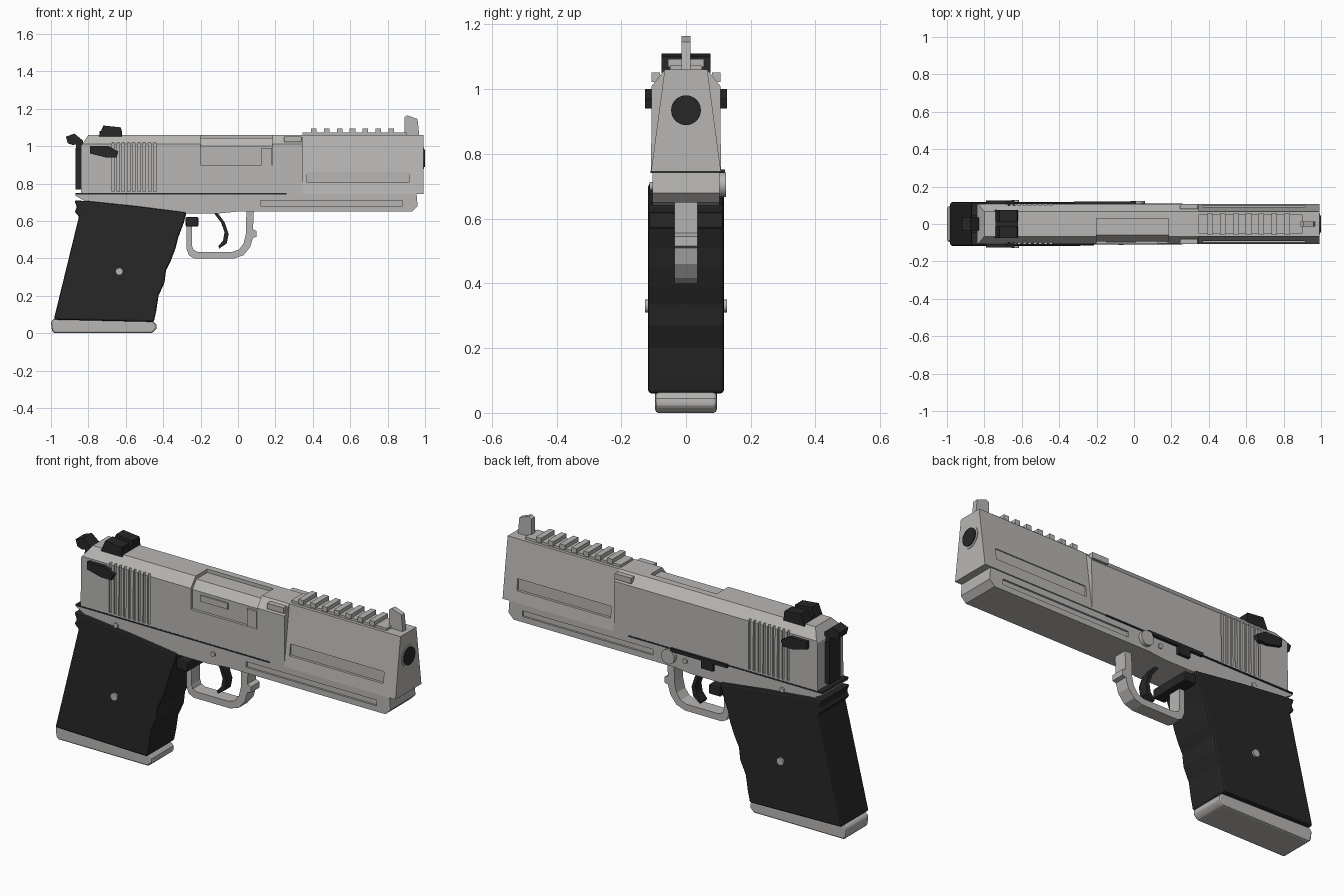
import bpy, bmesh
from math import cos, sin, pi, radians

if "Cube" in bpy.data.objects:
    bpy.data.objects.remove(bpy.data.objects["Cube"], do_unlink=True)


def material(name, colour):
    m = bpy.data.materials.new(name)
    m.use_nodes = True
    m.diffuse_color = colour
    bsdf = m.node_tree.nodes["Principled BSDF"]
    bsdf.inputs["Base Color"].default_value = colour
    bsdf.inputs["Roughness"].default_value = 0.6
    return m


STEEL = material("light steel", (0.48, 0.47, 0.455, 1))
BLACK = material("matte black", (0.02, 0.02, 0.02, 1))


def rect(u0, u1, v0, v1):
    return [(u0, v0), (u1, v0), (u1, v1), (u0, v1)]


def disc(u, v, r, n=24):
    return [(u + r * cos(2 * pi * i / n), v + r * sin(2 * pi * i / n)) for i in range(n)]


def prism(pts, a, b, axis="y"):
    """A profile to extrude: (x, z) along y, or (y, z) along x."""
    return pts, a, b, axis


def both(pts, a, b):
    """The same plate on the left and right sides."""
    return [prism(pts, a, b), prism(pts, -b, -a)]


def build(name, mat, prisms, bevel=0.0, smooth=False):
    bm = bmesh.new()
    for pts, a, b, axis in prisms:
        ends = [[bm.verts.new((u, d, v) if axis == "y" else (d, u, v)) for u, v in pts]
                for d in (a, b)]
        bm.faces.new(ends[0])
        bm.faces.new(ends[1][::-1])
        for i in range(len(pts)):
            j = (i + 1) % len(pts)
            bm.faces.new((ends[0][i], ends[1][i], ends[1][j], ends[0][j]))
    bmesh.ops.recalc_face_normals(bm, faces=bm.faces[:])
    mesh = bpy.data.meshes.new(name)
    bm.to_mesh(mesh)
    bm.free()
    mesh.materials.append(mat)
    ob = bpy.data.objects.new(name, mesh)
    bpy.context.collection.objects.link(ob)
    if bevel:
        mod = ob.modifiers.new("bevel", "BEVEL")
        mod.width, mod.segments = bevel, 2
        mod.limit_method, mod.angle_limit = "ANGLE", radians(40)
    if smooth:
        bpy.ops.object.select_all(action="DESELECT")
        ob.select_set(True)
        bpy.context.view_layer.objects.active = ob
        bpy.ops.object.shade_smooth_by_angle(angle=radians(35))
    return ob


def carve(ob, prisms):
    cutter = build(ob.name + "_cutter", STEEL, prisms)
    mod = ob.modifiers.new("cut", "BOOLEAN")
    mod.operation, mod.solver, mod.object = "DIFFERENCE", "EXACT", cutter
    bpy.context.view_layer.objects.active = ob
    bpy.ops.object.modifier_apply(modifier=mod.name)
    bpy.data.objects.remove(cutter, do_unlink=True)


# Slide with chamfered top, ejection port, sloped rear corner and serrations
slide = build("slide", STEEL, [prism(
    [(-.108, .745), (.108, .745), (.106, 1.01), (.066, 1.06), (-.066, 1.06), (-.106, 1.01)],
    -.84, .345, "x")])
cuts = [prism(rect(-.2, .185, .9, 1.2), -.2, .03),
        prism([(-.86, .97), (-.78, 1.09), (-.86, 1.09)], -.2, .2)]
for i in range(9):
    x = -.675 + i * .028
    cuts += both(rect(x, x + .013, .757, 1.02), .098, .2)
carve(slide, cuts)
build("barrel_hood", STEEL, [prism(
    [(-.093, .895), (-.093, 1.0), (-.06, 1.042), (.035, 1.042), (.035, .895)],
    -.205, .19, "x")])
build("extractor", STEEL, [prism(rect(-.15, .01, .953, .985), -.1, -.08),
                           prism(rect(.125, .182, .9, .99), -.105, -.08)])
build("slide_shoulders", STEEL, both(rect(.245, .34, 1.022, 1.052), .08, .107))

# Tapered barrel shroud with side channels
shroud = build("barrel_shroud", STEEL, [prism(
    [(-.108, .745), (.108, .745), (.066, 1.06), (-.066, 1.06)], .345, .992, "x")])
carve(shroud, both(rect(.37, .915, .805, .865), .086, .2))

# Muzzle
build("muzzle_ring", STEEL, [prism(disc(0, .935, .057, 32), .95, .995, "x")], smooth=True)
build("muzzle_bore", BLACK, [prism(disc(0, .935, .046, 32), .95, 1.0, "x")], smooth=True)

# Top rail and sights
build("top_rail", STEEL, [prism(rect(-.05, .05, 1.05, 1.073), .345, .9, "x")]
      + [prism(rect(-.056, .056, 1.068, 1.093), .39 + i * .069, .42 + i * .069, "x")
         for i in range(7)])
build("front_sight", STEEL, [prism(
    [(.89, 1.05), (.89, 1.155), (.905, 1.165), (.96, 1.145), (.97, 1.05)], -.014, .014)])
sight = [(-.745, 1.05), (-.735, 1.075), (-.72, 1.11), (-.625, 1.1), (-.62, 1.05)]
build("rear_sight", BLACK, both(sight, .014, .075)
      + [prism(rect(-.74, -.62, 1.05, 1.08), -.014, .014)])

# Frame with accessory grooves
frame = build("frame", STEEL, [prism(
    [(-.87, .743), (-.87, .735), (-.8, .695), (-.55, .67), (-.28, .64), (-.1, .64),
     (0, .65), (.93, .65), (.96, .68), (.955, .743)], -.104, .104)])
carve(frame, both(rect(.12, .88, .68, .71), .094, .2))
build("slide_gap", BLACK, [prism(rect(-.87, .26, .741, .749), -.109, .109)])

# Frame and grip pins
build("frame_pins", STEEL, both(disc(-.635, .7, .013, 12), .1, .112)
      + both(disc(-.07, .7, .013, 12), .1, .112), smooth=True)
build("grip_screws", STEEL, both(disc(-.635, .33, .02, 16), .11, .127), smooth=True)

# Controls
lever = [(-.79, 1.0), (-.69, 1.0), (-.64, .97), (-.65, .94), (-.71, .94), (-.79, .96)]
build("safety_levers", BLACK, both(lever, .1, .126))
build("slide_catch", BLACK, [prism(
    [(-.32, .752), (-.32, .735), (-.24, .735), (-.24, .695), (-.17, .695),
     (-.17, .735), (.01, .735), (.01, .752)], .1, .12)])
build("slide_catch_pin", STEEL, [prism(disc(.02, .705, .038), .1, .124)], smooth=True)
build("magazine_release", BLACK, [prism(rect(-.28, -.212, .57, .62), -.115, .115)], bevel=.006)

# Hammer and rear plate
build("hammer", BLACK, [prism(
    [(-.92, 1.05), (-.875, 1.067), (-.83, 1.03), (-.83, .97), (-.87, .97),
     (-.865, 1.01), (-.88, 1.005), (-.91, 1.015)], -.036, .036)])
build("rear_plate", BLACK, [prism(rect(-.868, -.835, .767, .985), -.045, .045)])

# Trigger and guard
build("trigger", BLACK, [prism(
    [(-.115, .65), (-.07, .59), (-.05, .53), (-.06, .48), (-.1, .452), (-.105, .465),
     (-.08, .495), (-.072, .54), (-.09, .59), (-.135, .65)], -.025, .025)], smooth=True)
build("trigger_guard", STEEL, [prism(
    [(-.275, .62), (-.275, .45), (-.262, .415), (-.235, .4), (-.02, .4), (.03, .417),
     (.065, .46), (.08, .51), (.1, .515), (.1, .545), (.08, .555), (.085, .66),
     (.045, .66), (.042, .53), (.03, .48), (.005, .447), (-.03, .435), (-.215, .435),
     (-.238, .445), (-.245, .465), (-.245, .62)], -.036, .036)])

# Grip with finger contours, and magazine base
build("grip", BLACK, [prism(
    [(-.85, .625), (-.875, .65), (-.86, .67), (-.875, .71), (-.79, .705), (-.55, .68),
     (-.275, .645), (-.29, .59), (-.32, .51), (-.335, .45), (-.358, .39), (-.385, .335),
     (-.393, .27), (-.425, .2), (-.437, .12), (-.45, .06), (-.985, .072)],
    -.117, .117)], bevel=.01)
build("magazine_base", STEEL, [prism(
    [(-1, .06), (-.995, .012), (-.98, 0), (-.46, 0), (-.435, .022), (-.437, .045),
     (-.455, .065), (-.985, .077)], -.095, .095)], bevel=.01)
